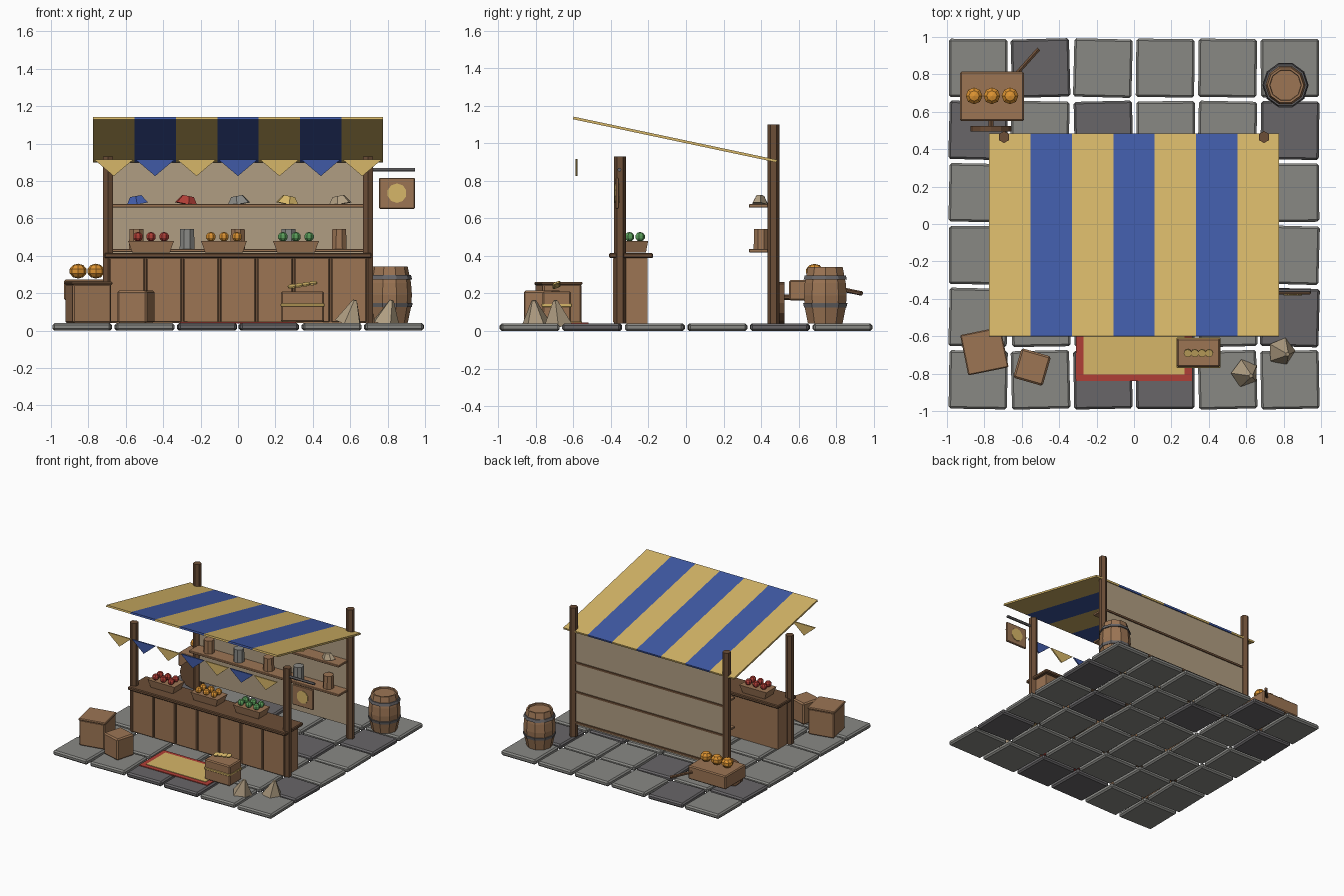
import bpy, bmesh, math, random
from mathutils import Matrix, Euler, Vector

if "Cube" in bpy.data.objects:
    bpy.data.objects.remove(bpy.data.objects["Cube"])

random.seed(4)

def mat(name, r, g, b):
    m = bpy.data.materials.new(name)
    f = lambda c: ((c / 255 + 0.055) / 1.055) ** 2.4
    m.diffuse_color = (f(r), f(g), f(b), 1)
    m.use_nodes = True
    m.node_tree.nodes["Principled BSDF"].inputs["Base Color"].default_value = m.diffuse_color
    return m

STONE = mat("light stone", 136, 136, 132)
SLATE = mat("dark stone", 104, 102, 104)
WOOD = mat("wood", 156, 117, 84)
DARK = mat("dark wood", 108, 78, 55)
GOLD = mat("yellow cloth", 214, 182, 104)
BLUE = mat("blue cloth", 64, 90, 166)
RED = mat("red", 176, 62, 54)
TAN = mat("canvas", 176, 158, 130)
ORANGE = mat("orange", 222, 148, 50)
GREEN = mat("green", 92, 160, 92)

def finish(name, bm, mats, loc=(0, 0, 0), rot=(0, 0, 0)):
    bmesh.ops.recalc_face_normals(bm, faces=bm.faces)
    me = bpy.data.meshes.new(name)
    bm.to_mesh(me)
    bm.free()
    for m in (mats if isinstance(mats, list) else [mats]):
        me.materials.append(m)
    ob = bpy.data.objects.new(name, me)
    ob.location, ob.rotation_euler = loc, rot
    bpy.context.collection.objects.link(ob)
    return ob

def box(name, x, y, z, m, bevel=0.0, rot=(0, 0, 0)):
    """Box from (min, max) ranges, turned about its own centre."""
    bm = bmesh.new()
    size = [r[1] - r[0] for r in (x, y, z)]
    bmesh.ops.create_cube(bm, size=1, matrix=Matrix.Diagonal((*size, 1)))
    if bevel:
        bmesh.ops.bevel(bm, geom=bm.edges[:], offset=bevel, segments=1, affect='EDGES')
    return finish(name, bm, m, [sum(r) / 2 for r in (x, y, z)], rot)

def cone(name, loc, r1, r2, h, m, n=6, rot=(0, 0, 0), turn=0.0, scale=(1, 1, 1)):
    """Prism or cone centred on loc."""
    bm = bmesh.new()
    bmesh.ops.create_cone(bm, cap_ends=True, segments=n, radius1=r1, radius2=r2, depth=h,
                          matrix=Matrix.Diagonal((*scale, 1)) @ Matrix.Rotation(turn, 4, 'Z'))
    return finish(name, bm, m, loc, rot)

def ball(name, loc, r, m, n=8, rings=5, squash=0.85):
    bm = bmesh.new()
    bmesh.ops.create_uvsphere(bm, u_segments=n, v_segments=rings, radius=r,
                              matrix=Matrix.Diagonal((1, 1, squash, 1)))
    return finish(name, bm, m, loc)

def lathe(name, loc, profile, m, n):
    """Closed solid of revolution from (radius, height) points."""
    bm = bmesh.new()
    rings = [[bm.verts.new((r * math.cos(2 * math.pi * i / n), r * math.sin(2 * math.pi * i / n), z))
              for i in range(n)] for r, z in profile]
    for a, b in zip(rings, rings[1:]):
        for i in range(n):
            j = (i + 1) % n
            bm.faces.new((a[i], a[j], b[j], b[i]))
    bm.faces.new(rings[0])
    bm.faces.new(rings[-1])
    return finish(name, bm, m, loc)

# paved floor
dark_tiles = {(1, 5), (0, 4), (2, 4), (5, 4), (5, 1), (2, 0), (3, 0), (4, 3)}
for i in range(6):
    for j in range(6):
        cx, cy = -0.833 + i / 3, -0.833 + j / 3
        if 0 < i < 5 and 0 < j < 5:
            cx += random.uniform(-.004, .004)
        s = 0.156
        box("paving_stone", (cx - s, cx + s), (cy - s, cy + s), (0, 0.04),
            SLATE if (i, j) in dark_tiles else STONE, 0.011, (0, 0, random.uniform(-.03, .03)))

# posts
for sx in (-1, 1):
    cone("front_post", (sx * 0.695, -0.352, 0.485), 0.032, 0.032, 0.89, DARK)
    cone("back_post", (sx * 0.695, 0.465, 0.57), 0.032, 0.032, 1.06, DARK)

# striped sloping awning and pennants
W = 1.55 / 7
prof = [(-0.602, 1.128), (0.482, 0.898), (0.485, 0.912), (-0.599, 1.142)]
for i in range(7):
    x0 = -0.775 + i * W
    m = (GOLD, BLUE)[i % 2]
    bm = bmesh.new()
    a, b = [[bm.verts.new((x, y, z)) for y, z in prof] for x in (x0, x0 + W)]
    bm.faces.new(a)
    bm.faces.new(b)
    for k in range(4):
        bm.faces.new((a[k], a[k - 1], b[k - 1], b[k]))
    finish("awning_stripe", bm, m)
    bm = bmesh.new()
    c = x0 + W / 2
    a, b = [[bm.verts.new(p) for p in ((c - .105, y, .915), (c + .105, y, .915), (c, y, .826))]
            for y in (-.59, -.579)]
    bm.faces.new(a)
    bm.faces.new(b)
    for k in range(3):
        bm.faces.new((a[k], a[k - 1], b[k - 1], b[k]))
    finish("pennant", bm, m)

# back wall with battens and shelves
box("back_wall", (-0.68, 0.68), (0.455, 0.472), (0.14, 0.9), TAN)
for z in (0.16, 0.41, 0.65):
    box("back_batten", (-0.68, 0.68), (0.47, 0.48), (z - 0.008, z + 0.008), DARK)
for z in (0.428, 0.667):
    box("shelf", (-0.68, 0.68), (0.335, 0.46), (z - 0.009, z + 0.009), WOOD, 0.003)

# goods on the shelves
for i, m in enumerate((BLUE, RED, STONE, GOLD, TAN)):
    x = -0.543 + i * 0.271
    cone("shelf_jar", (x, 0.4, 0.49), 0.043, 0.04, 0.105, STONE if i % 2 else WOOD, 8, turn=math.pi / 8)
    cone("cloth_bundle", (x, 0.395, 0.697), 0.068, 0.035, 0.045, m, 6,
         rot=(0, (-.18, .2)[i % 2], (0, .3, -.2, .2, -.3)[i]), scale=(1, .62, 1))

# counter with vertical planks
box("counter_body", (-0.69, 0.69), (-0.372, -0.205), (0.04, 0.39), WOOD)
for i in range(7):
    c = -0.594 + i * 0.198
    box("counter_plank", (c - 0.093, c + 0.093), (-0.388, -0.368), (0.045, 0.39), WOOD, 0.004)
    if i:
        box("plank_gap", (c - 0.105, c - 0.093), (-0.374, -0.366), (0.045, 0.39), DARK)
box("counter_top", (-0.715, 0.715), (-0.41, -0.175), (0.388, 0.415), DARK, 0.006)

# trays of produce
for x, m in ((-0.465, RED), (-0.075, ORANGE), (0.31, GREEN)):
    cone("produce_tray", (x, -0.268, 0.448), 0.142, 0.173, 0.062, WOOD, 4,
         turn=math.pi / 4, scale=(1, .54, 1))
    for k in range(3):
        for y in (-0.302, -0.245):
            ball("produce", (x + (k - 1) * 0.07, y, 0.502), 0.027, m, 7, 5, 0.95)

# hanging sign
cone("sign_rod", (0.82, -0.355, 0.86), 0.011, 0.011, 0.25, SLATE, 6, rot=(0, math.pi / 2, 0))
box("sign_board", (0.755, 0.945), (-0.376, -0.358), (0.65, 0.817), WOOD, 0.005)
cone("sign_disc", (0.85, -0.367, 0.735), 0.052, 0.052, 0.028, GOLD, 10, rot=(math.pi / 2, 0, 0))

# rug with a lighter middle
box("rug_border", (-0.31, 0.31), (-0.84, -0.52), (0.038, 0.046), RED)
box("rug_middle", (-0.27, 0.27), (-0.805, -0.555), (0.044, 0.05), GOLD)

# crates
box("large_crate", (-0.905, -0.695), (-0.785, -0.575), (0.04, 0.25), WOOD, 0.008, (0, 0, .2))
box("large_crate_lid", (-0.91, -0.69), (-0.79, -0.57), (0.245, 0.262), WOOD, 0.006, (0, 0, .2))
box("small_crate", (-0.627, -0.463), (-0.847, -0.683), (0.04, 0.215), WOOD, 0.01, (0, 0, -.28))

# chest with bands and coins
box("chest", (0.23, 0.46), (-0.765, -0.612), (0.045, 0.21), WOOD, 0.008)
box("chest_band", (0.228, 0.462), (-0.77, -0.608), (0.128, 0.146), GOLD, 0.003)
for k in range(4):
    cone("coin", (0.288 + k * 0.038, -0.69, 0.236 + k * 0.006), 0.022, 0.022, 0.01, GOLD, 8,
         rot=(0.35, -0.15, 0))

# faceted sacks
for x, y, t in ((0.61, -0.805, 0.3), (0.805, -0.69, 1.0)):
    cone("sack", (x, y, 0.1), 0.078, 0.012, 0.13, TAN, 5, rot=(0.1, 0.25, 0), turn=t)

# barrel with two hoops
lathe("barrel", (0.81, 0.742, 0), [(0.097, 0.04), (0.115, 0.125), (0.12, 0.19), (0.115, 0.255),
      (0.097, 0.342), (0.085, 0.342), (0.083, 0.33)], WOOD, 10)
for z in (0.137, 0.285):
    r0, r1 = (0.114, 0.119) if z < 0.2 else (0.116, 0.110)
    lathe("barrel_hoop", (0.81, 0.742, 0), [(r0 + .005, z - .011), (r1 + .005, z + .011)], SLATE, 10)

# handcart with wheel, handle and pumpkins
box("cart_box", (-0.93, -0.588), (0.55, 0.815), (0.162, 0.272), WOOD, 0.008)
cone("cart_wheel", (-0.765, 0.51, 0.15), 0.11, 0.11, 0.03, DARK, 12, rot=(math.pi / 2, 0, 0))
cone("cart_axle", (-0.765, 0.53, 0.18), 0.015, 0.015, 0.06, DARK, 6, rot=(math.pi / 2, 0, 0))
a, b = Vector((-0.64, 0.79, 0.23)), Vector((-0.51, 0.935, 0.2))
cone("cart_handle", (a + b) / 2, 0.012, 0.012, (b - a).length, DARK, 6,
     rot=(b - a).to_track_quat('Z', 'Y').to_euler())
for x in (-0.855, -0.76, -0.663):
    ball("pumpkin", (x, 0.685, 0.318), 0.047, ORANGE, 8, 5, 0.85)
